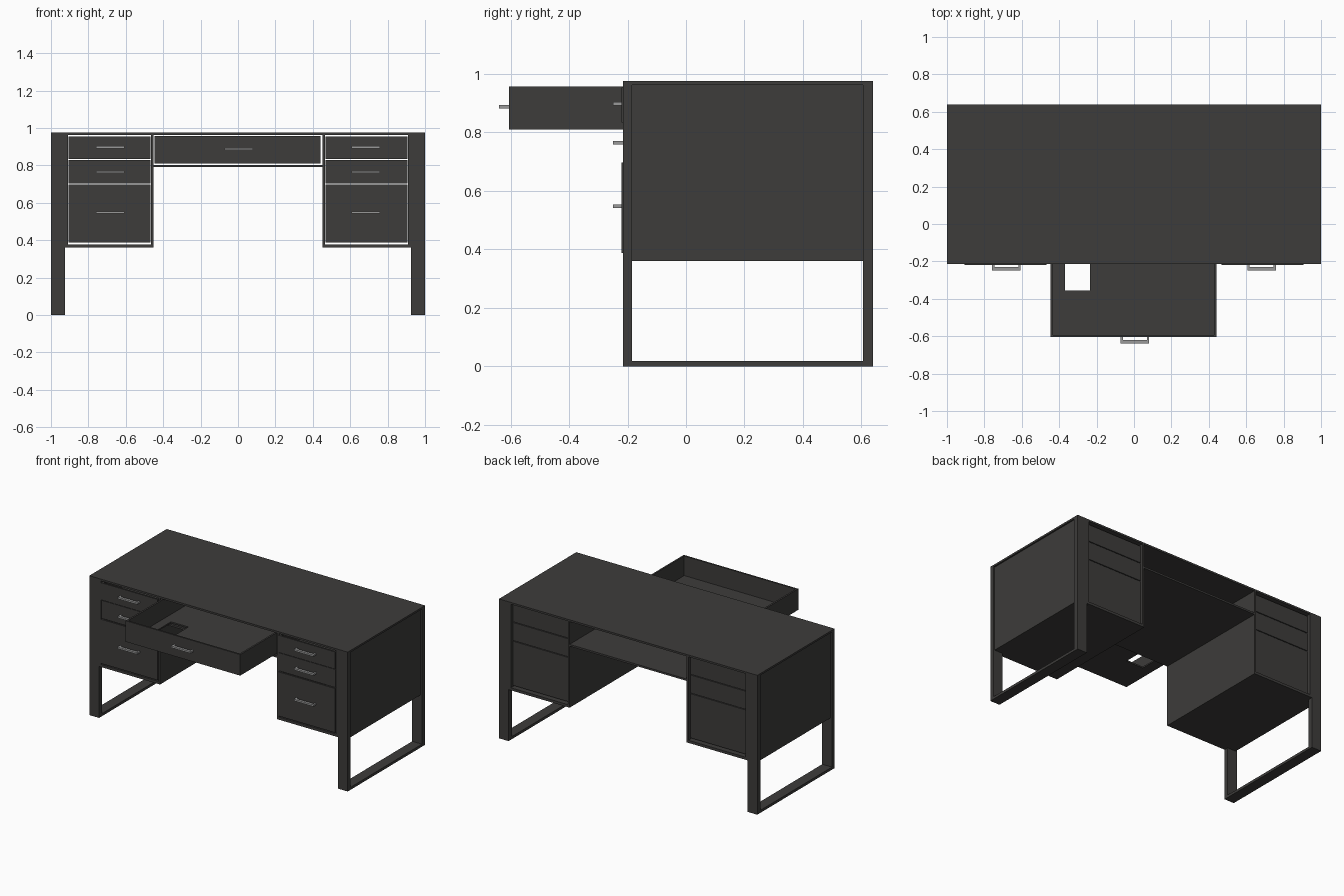
import bpy, bmesh
from mathutils import Vector

if "Cube" in bpy.data.objects:
    bpy.data.objects.remove(bpy.data.objects["Cube"])


def material(name, shade):
    m = bpy.data.materials.new(name)
    m.diffuse_color = shade
    m.use_nodes = True
    m.node_tree.nodes["Principled BSDF"].inputs["Base Color"].default_value = m.diffuse_color
    return m


DARK = material("dark_paint", (0.047, 0.045, 0.043, 1))
METAL = material("handle_metal", (0.32, 0.32, 0.32, 1))

FRONT, BACK = -0.215, 0.64
TOP, UNDER = 0.975, 0.962


def build(name, boxes, mat=DARK):
    """One object from a list of (x0, x1, y0, y1, z0, z1) boxes."""
    bm = bmesh.new()
    for x0, x1, y0, y1, z0, z1 in boxes:
        x0, x1 = sorted((x0, x1))
        size = Vector((x1 - x0, y1 - y0, z1 - z0))
        mid = Vector((x0 + x1, y0 + y1, z0 + z1)) / 2
        for v in bmesh.ops.create_cube(bm, size=1)["verts"]:
            v.co = v.co * size + mid
    mesh = bpy.data.meshes.new(name)
    bm.to_mesh(mesh)
    bm.free()
    ob = bpy.data.objects.new(name, mesh)
    mesh.materials.append(mat)
    bpy.context.collection.objects.link(ob)
    return ob


def drawer(name, x0, x1, y0, y1, z0, z1, t=0.012):
    """Open box: front, back, two sides and a separate floor."""
    x0, x1 = sorted((x0, x1))
    build(name, [
        (x0, x1, y0, y0 + t, z0, z1),
        (x0, x1, y1 - t, y1, z0, z1),
        (x0, x0 + t, y0 + t, y1 - t, z0, z1),
        (x1 - t, x1, y0 + t, y1 - t, z0, z1),
    ])
    return build(name + "_floor", [(x0 + t, x1 - t, y0 + t, y1 - t, z0, z0 + 0.01)])


def handle(name, x, y, z):
    """Flat bar pull on two short posts."""
    w, h = 0.076, 0.006
    build(name, [
        (x - w, x + w, y - 0.034, y - 0.016, z - h, z + h),
        (x - w, x - w + 0.012, y - 0.016, y, z - h, z + h),
        (x + w - 0.012, x + w, y - 0.016, y, z - h, z + h),
    ], METAL)


# Tabletop and shelf under the centre drawer
build("tabletop", [(-1, 1, FRONT, BACK, UNDER, TOP)])
build("centre_shelf", [(-0.453, 0.453, FRONT, BACK, 0.79, 0.803)])

for s, side in ((-1, "left"), (1, "right")):
    # Sled leg frame
    build(side + "_leg_frame", [
        (s * 0.925, s, FRONT, -0.185, 0, UNDER),
        (s * 0.925, s, 0.605, BACK, 0, UNDER),
        (s * 0.925, s, -0.185, 0.605, 0, 0.018),
    ])
    # Pedestal shell, open at front and back
    build(side + "_pedestal", [
        (s * 0.453, s * 0.466, FRONT, BACK, 0.36, UNDER),
        (s * 0.908, s * 0.925, FRONT, BACK, 0.36, UNDER),
        (s * 0.466, s * 0.908, FRONT, BACK, 0.36, 0.378),
    ])
    build(side + "_side_panel", [(s * 0.925, s * 0.99, -0.185, 0.605, 0.36, UNDER)])
    # Three stacked drawers
    for i, (z0, z1, hz) in enumerate([(0.833, 0.953, 0.897), (0.702, 0.828, 0.764),
                                      (0.388, 0.697, 0.548)]):
        y = FRONT if i == 1 else FRONT - 0.005
        drawer(f"{side}_drawer_{i + 1}", s * 0.468, s * 0.906, y, 0.62, z0, z1)
        handle(f"{side}_handle_{i + 1}", s * 0.682, FRONT, hz)

# Centre drawer, pulled open, with a square hole in its floor
floor = drawer("centre_drawer", -0.446, 0.441, -0.605, 0.23, 0.81, 0.957)
handle("centre_handle", 0.005, -0.605, 0.888)
cutter = build("floor_hole_cutter", [(-0.37, -0.235, -0.355, -0.212, 0.7, 0.9)])
cutter.hide_render = True
cutter.hide_viewport = True
cut = floor.modifiers.new("cable_hole", "BOOLEAN")
cut.operation = "DIFFERENCE"
cut.solver = "EXACT"
cut.object = cutter
